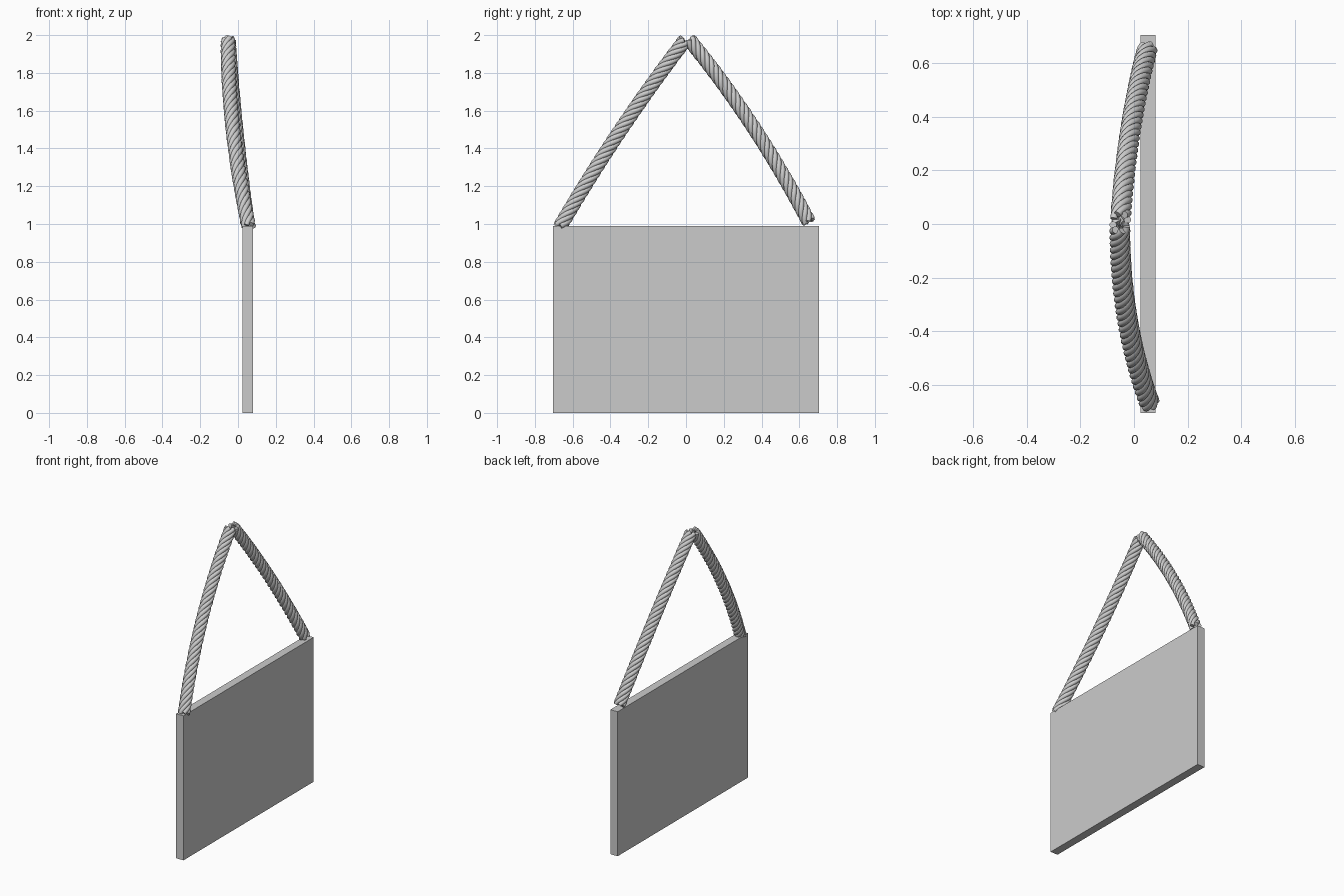
import bpy, math
from mathutils import Vector

if "Cube" in bpy.data.objects:
    bpy.data.objects.remove(bpy.data.objects["Cube"])

STRANDS, LAY, STRAND_R, PITCH, STEPS = 6, 0.0255, 0.0138, 0.24, 110


def rope(name, start, middle, end):
    """Twisted rope whose bowed centre line passes through three points."""
    a, m, d = Vector(start), Vector(middle), Vector(end)
    c = 2 * m - (a + d) / 2
    length = (m - a).length + (d - m).length
    curve = bpy.data.curves.new(name, 'CURVE')
    curve.dimensions = '3D'
    curve.bevel_depth = STRAND_R
    curve.bevel_resolution = 3
    curve.use_fill_caps = True
    for s in range(STRANDS):
        spline = curve.splines.new('POLY')
        spline.points.add(STEPS)
        for i, point in enumerate(spline.points):
            t = i / STEPS
            centre = a * (1 - t) ** 2 + c * 2 * t * (1 - t) + d * t * t
            axis = ((c - a) * (1 - t) + (d - c) * t).normalized()
            side = Vector((1, 0, 0))
            side = (side - axis * side.dot(axis)).normalized()
            up = axis.cross(side)
            ang = math.tau * (t * length / PITCH + s / STRANDS)
            p = centre + LAY * (side * math.cos(ang) + up * math.sin(ang))
            point.co = (*p, 1)
        spline.use_smooth = True
    obj = bpy.data.objects.new(name, curve)
    bpy.context.collection.objects.link(obj)
    bpy.ops.object.select_all(action='DESELECT')
    obj.select_set(True)
    bpy.context.view_layer.objects.active = obj
    bpy.ops.object.convert(target='MESH')
    bpy.ops.object.shade_smooth_by_angle(angle=math.radians(50))


# Flat hanging board
bpy.ops.mesh.primitive_cube_add(size=1, location=(0.0525, 0, 0.495))
board = bpy.context.object
board.name = "sign_board"
board.scale = (0.055, 1.41, 0.99)
bpy.ops.object.transform_apply(location=False, rotation=False, scale=True)

# Two rope halves meeting at the hanging point
rope("rope_left", (0.057, -0.667, 0.985), (-0.026, -0.35, 1.492), (-0.053, -0.006, 1.972))
rope("rope_right", (0.049, 0.65, 1.012), (-0.012, 0.355, 1.515), (-0.050, 0.018, 1.975))
